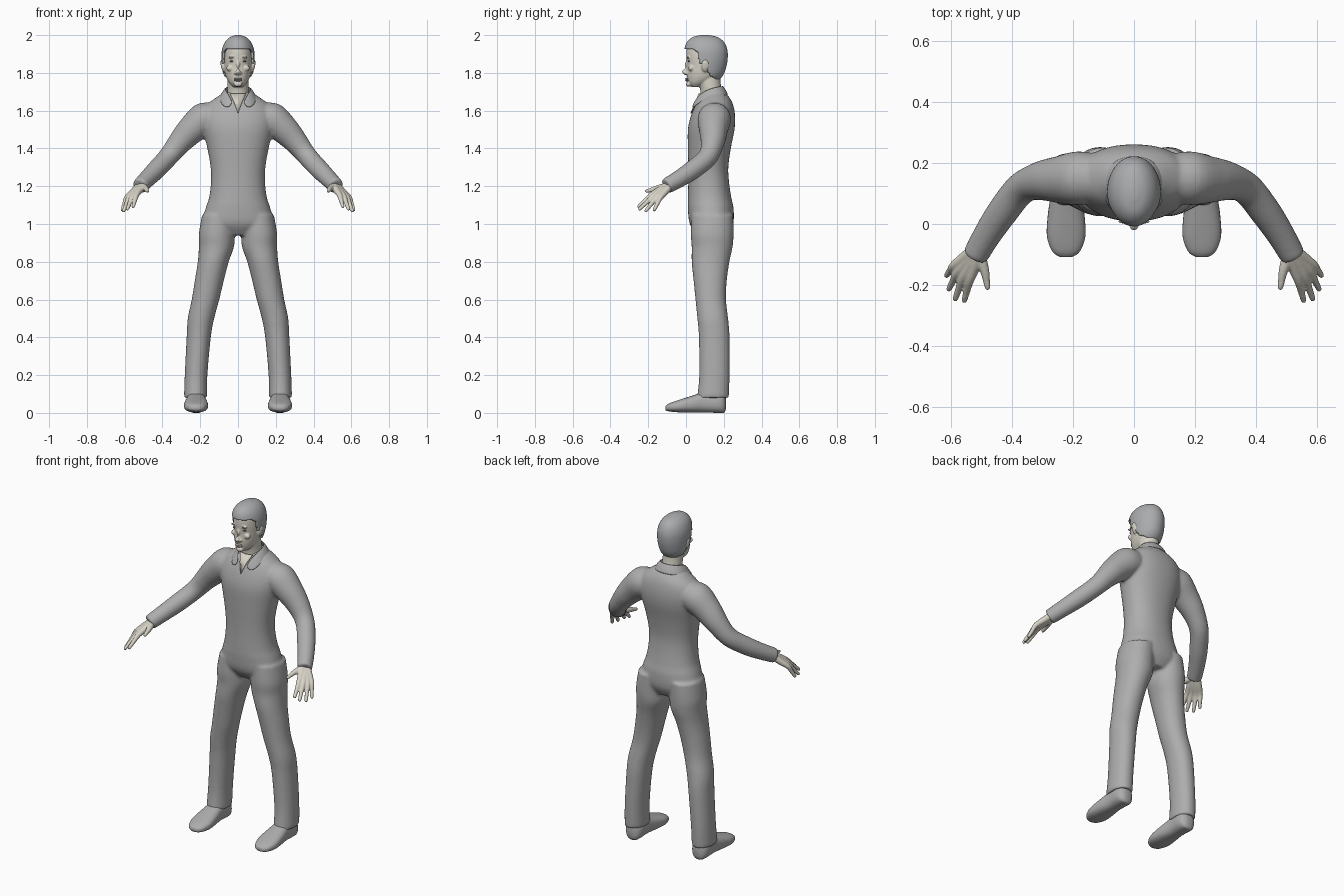
import bpy, bmesh, math
from mathutils import Vector, Matrix

cube = bpy.data.objects.get("Cube")
if cube:
    bpy.data.objects.remove(cube, do_unlink=True)


def material(name, r, g, b):
    m = bpy.data.materials.new(name)
    m.use_nodes = True
    m.diffuse_color = (r, g, b, 1)
    node = m.node_tree.nodes["Principled BSDF"]
    node.inputs["Base Color"].default_value = (r, g, b, 1)
    node.inputs["Roughness"].default_value = 0.8
    return m


CLOTH = material("grey cloth", .42, .42, .42)
SKIN = material("pale skin", .68, .65, .57)
HAIR = material("grey hair", .40, .41, .42)
LIPS = material("muted lips", .45, .37, .34)
EYES = material("dark eyes", .16, .15, .14)


def finish(name, bm, mat, voxel=0, smooth=0, normals=True):
    """Turn a bmesh into an object, optionally fusing its pieces."""
    if normals:
        bmesh.ops.recalc_face_normals(bm, faces=bm.faces)
    mesh = bpy.data.meshes.new(name)
    bm.to_mesh(mesh)
    bm.free()
    mesh.materials.append(mat)
    mesh.shade_smooth()
    ob = bpy.data.objects.new(name, mesh)
    bpy.context.scene.collection.objects.link(ob)
    if voxel:
        mod = ob.modifiers.new("fuse", 'REMESH')
        mod.mode = 'VOXEL'
        mod.voxel_size = voxel
        mod.use_smooth_shade = True
        mod = ob.modifiers.new("soften", 'SMOOTH')
        mod.factor = .5
        mod.iterations = smooth
    return ob


def catmull(a, b, c, d, t):
    return .5 * (2*b + (c - a)*t + (2*a - 5*b + 4*c - d)*t*t + (3*b - a - 3*c + d)*t**3)


def power(v, p):
    return math.copysign(abs(v) ** (2 / p), v)


def loft(bm, rings, n=32, p=2.0, steps=4):
    """Skin a smooth closed surface over (centre, u axis, v axis) rings."""
    last = len(rings) - 1
    loops = []
    for k in range(last * steps + 1):
        i = min(k // steps, last - 1)
        t = k / steps - i
        four = [rings[max(0, min(last, i + j))] for j in (-1, 0, 1, 2)]
        c, u, v = (catmull(*[r[q] for r in four], t) for q in range(3))
        loops.append([bm.verts.new(c + u * power(math.cos(math.tau * s / n), p)
                                   + v * power(math.sin(math.tau * s / n), p)) for s in range(n)])
    for a, b in zip(loops, loops[1:]):
        for s in range(n):
            bm.faces.new((a[s], a[(s + 1) % n], b[(s + 1) % n], b[s]))
    bm.faces.new(loops[0])
    bm.faces.new(loops[-1])


def level(x, y0, y1, z, hw):
    """Horizontal ring from a front and back limit and a half width."""
    return Vector((x, (y0 + y1) / 2, z)), Vector((hw, 0, 0)), Vector((0, (y1 - y0) / 2, 0))


def tube(bm, pts, side=1, n=24):
    """Round limb along (x, y, z, radius) points."""
    cs = [Vector((p[0] * side, p[1], p[2])) for p in pts]
    rings = []
    for i, c in enumerate(cs):
        t = (cs[min(i + 1, len(cs) - 1)] - cs[max(i - 1, 0)]).normalized()
        u = t.cross(Vector((0, 0, 1))).normalized()
        rings.append((c, u * pts[i][3], t.cross(u) * pts[i][3]))
    loft(bm, rings, n)


def blob(bm, loc, size, tilt=0):
    m = Matrix.Translation(loc) @ Matrix.Rotation(tilt, 4, 'Y') @ Matrix.Diagonal((*size, 1))
    bmesh.ops.create_uvsphere(bm, u_segments=20, v_segments=12, radius=1, matrix=m)


# Clothes: trunk, sleeves and trouser legs fused together
TRUNK = [(.94, .10, .06, .22), (1.0, .185, .02, .25), (1.08, .172, .01, .252), (1.14, .153, .01, .24),
         (1.22, .143, .012, .228), (1.3, .145, .012, .224), (1.4, .162, .01, .237), (1.5, .185, .01, .257),
         (1.57, .19, .025, .26), (1.63, .165, .05, .25), (1.67, .115, .075, .23), (1.70, .07, .09, .2)]
SLEEVE = [(.10, .15, 1.57, .075), (.18, .15, 1.555, .088), (.245, .145, 1.50, .077), (.31, .14, 1.43, .063),
          (.37, .115, 1.355, .053), (.43, .04, 1.29, .051), (.48, -.035, 1.24, .046), (.52, -.105, 1.2, .042)]
LEG = [(.10, .03, .25, 1.05, .09), (.112, .025, .252, .95, .095), (.114, .03, .247, .88, .093),
       (.131, .03, .23, .8, .082), (.152, .04, .216, .7, .077), (.172, .05, .212, .6, .073),
       (.196, .06, .223, .5, .07), (.208, .068, .231, .4, .064), (.222, .07, .231, .2, .06),
       (.225, .058, .227, .08, .061)]
bm = bmesh.new()
loft(bm, [level(0, y0, y1, z, hw) for z, hw, y0, y1 in TRUNK], 48, 2.2)
for side in (1, -1):
    tube(bm, SLEEVE, side, 32)
    loft(bm, [level(x * side, y0, y1, z, hw) for x, y0, y1, z, hw in LEG], 32, 2.1)
finish("shirt_and_trousers", bm, CLOTH, .008, 7)

# Shoes, lofted from toe to heel
SHOE = [(-.108, .02, .014, .036), (-.09, .045, .008, .05), (-.04, .063, .003, .068), (.03, .06, .002, .09),
        (.1, .051, .002, .11), (.17, .052, 0, .11), (.2, .04, 0, .1), (.211, .02, .02, .08)]
for side, word in ((1, "left"), (-1, "right")):
    bm = bmesh.new()
    loft(bm, [(Vector((.222 * side, y, (z0 + z1) / 2)), Vector((hw, 0, 0)), Vector((0, 0, (z1 - z0) / 2)))
              for y, hw, z0, z1 in SHOE], 32, 2.5)
    finish(word + "_shoe", bm, CLOTH)

# Hands: each finger runs from the wrist through its knuckle to the tip
FINGERS = [((.505, -.10, 1.205), (.538, -.185, 1.152), (.555, -.25, 1.093)),
           ((.515, -.095, 1.20), (.56, -.175, 1.145), (.585, -.245, 1.08)),
           ((.52, -.09, 1.20), (.578, -.158, 1.139), (.605, -.212, 1.07)),
           ((.525, -.085, 1.20), (.59, -.137, 1.138), (.613, -.168, 1.075)),
           ((.505, -.10, 1.20), (.487, -.16, 1.187), (.479, -.208, 1.174))]
for side, word in ((1, "left"), (-1, "right")):
    bm = bmesh.new()
    for base, knuckle, tip in FINGERS:
        b, k, t = map(Vector, (base, knuckle, tip))
        end = t + (t - k).normalized() * .008
        tube(bm, [(*b, .019), (*b.lerp(k, .5), .018), (*k, .0145), (*k.lerp(t, .5), .0115),
                  (*t, .009), (*end, .004)], side, 16)
    finish(word + "_hand", bm, SKIN, .004, 3)

# Head with neck, nose, brow ridge and ears
SKULL = [(1.725, .025, .03, .08), (1.745, .045, .014, .12), (1.77, .06, .007, .165), (1.8, .069, .005, .19),
         (1.84, .074, .006, .203), (1.88, .076, .002, .209), (1.92, .073, .003, .207), (1.955, .06, .014, .192),
         (1.978, .038, .04, .163), (1.988, .012, .08, .12)]
skull = [level(0, y0, y1, z, hw) for z, hw, y0, y1 in SKULL]
bm = bmesh.new()
loft(bm, skull, 48)
loft(bm, [level(0, .08, .195, 1.62, .062), level(0, .077, .19, 1.7, .057),
          level(0, .065, .183, 1.75, .056), level(0, .06, .18, 1.8, .055)])
tube(bm, [(0, .012, 1.872, .007), (0, .002, 1.84, .009), (0, -.008, 1.808, .013), (0, .004, 1.793, .010)])
blob(bm, (0, .014, 1.74), (.022, .014, .014))
for side in (1, -1):
    blob(bm, (.012 * side, .002, 1.799), (.009, .01, .008))
    blob(bm, (.042 * side, .026, 1.825), (.02, .014, .016))
    blob(bm, (.03 * side, .012, 1.882), (.022, .009, .007))
    blob(bm, (.08 * side, .102, 1.838), (.011, .021, .034), .2 * side)
finish("head_and_neck", bm, SKIN, .004, 3)

# Hair: a shell over the skull, trimmed along a hairline
HAIRLINE = [(-1, 1.928), (.03, 1.928), (.06, 1.915), (.075, 1.85), (.1, 1.85), (.125, 1.79), (.2, 1.75), (1, 1.75)]


def hairline(y):
    for (a, za), (b, zb) in zip(HAIRLINE, HAIRLINE[1:]):
        if y <= b:
            return za + (zb - za) * (y - a) / (b - a)


bm = bmesh.new()
loft(bm, skull, 80, 2, 7)
bmesh.ops.recalc_face_normals(bm, faces=bm.faces)
bare = [f for f in bm.faces if f.calc_center_median().z < hairline(f.calc_center_median().y)]
bmesh.ops.delete(bm, geom=bare, context='FACES')
hair = finish("hair", bm, HAIR, normals=False)
shell = hair.modifiers.new("thickness", 'SOLIDIFY')
shell.thickness = .012
shell.offset = 1

# Face details
bm = bmesh.new()
for z, h in ((1.769, .005), (1.761, .006)):
    blob(bm, (0, .006, z), (.022, .011, h))
finish("lips", bm, LIPS)
for side, word in ((1, "left"), (-1, "right")):
    bm = bmesh.new()
    blob(bm, (.032 * side, .015, 1.861), (.013, .005, .0045))
    finish(word + "_eye", bm, EYES)
    bm = bmesh.new()
    blob(bm, (.033 * side, .008, 1.884), (.018, .006, .003), .1 * side)
    finish(word + "_eyebrow", bm, HAIR)


def sheet(name, columns, mat, thick, levels):
    """Thin mirrored strip from (top, bottom) point pairs on the left half."""
    flip = lambda p: (-p[0], p[1], p[2])
    full = [tuple(map(flip, c)) for c in reversed(columns)]
    full += columns[1:] if columns[0][0][0] == 0 else columns
    bm = bmesh.new()
    rows = [[bm.verts.new(p) for p in c] for c in full]
    for a, b in zip(rows, rows[1:]):
        bm.faces.new((a[0], b[0], b[1], a[1]))
    ob = finish(name, bm, mat)
    mod = ob.modifiers.new("thickness", 'SOLIDIFY')
    mod.thickness = thick
    mod.offset = 0
    mod = ob.modifiers.new("round", 'SUBSURF')
    mod.levels = mod.render_levels = levels


# Folded shirt collar and the skin showing in its open neck
sheet("collar", [((0, .198, 1.732), (0, .228, 1.682)), ((.05, .182, 1.731), (.072, .21, 1.68)),
                 ((.07, .135, 1.722), (.106, .145, 1.672)), ((.056, .078, 1.698), (.096, .07, 1.645)),
                 ((.016, .034, 1.635), (.066, .03, 1.605))], CLOTH, .009, 2)
sheet("open_neck", [((0, .07, 1.69), (0, .026, 1.585)), ((.022, .075, 1.69), (.009, .036, 1.61)),
                    ((.042, .08, 1.69), (.02, .048, 1.64))], SKIN, .006, 0)
